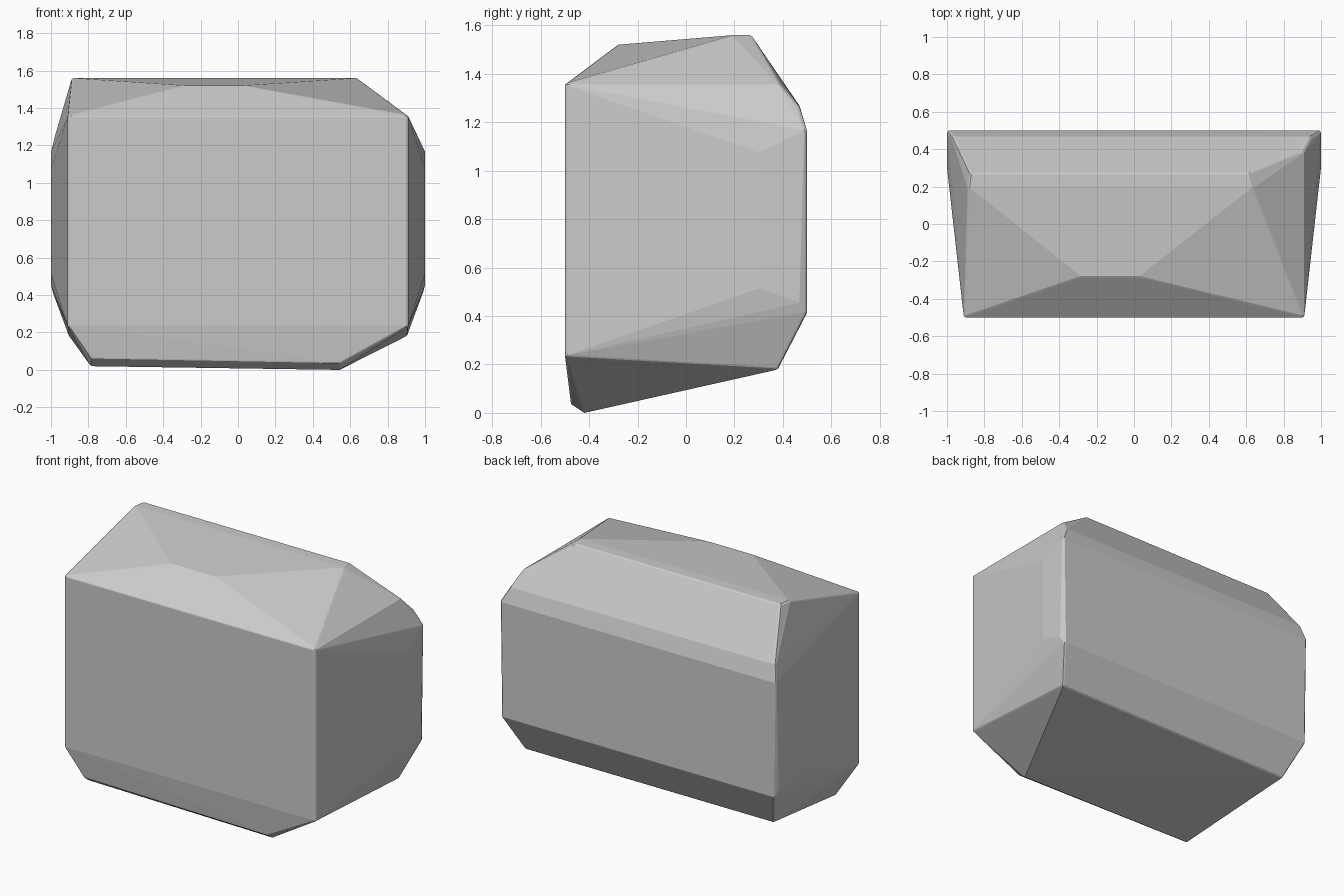
import bpy, bmesh, math
from mathutils import Vector

if "Cube" in bpy.data.objects:
    bpy.data.objects.remove(bpy.data.objects["Cube"])

R = 0.012                      # rounding radius of the worn edges
HALF = Vector((1.0, 0.5, 0.78))
CENTRE = Vector((0, 0, 0.78))

# Corners shared by the left and right flanks (mirrored in x)
flank = [
    (0.91, -0.5, 1.36), (0.91, -0.5, 0.23),    # front face
    (0.905, 0.38, 0.18),                       # rear bottom edge
    (1.0, 0.5, 1.17), (1.0, 0.48, 0.45),       # rear face ends
    (0.99, 0.5, 0.41),
    (1.0, 0.31, 1.08), (1.0, 0.31, 0.51),      # widest flat on the flank
]
# Corners that differ from side to side
crown = [
    (-0.89, 0.2, 1.56), (-0.88, 0.27, 1.56),
    (0.64, 0.2, 1.56), (0.62, 0.27, 1.56),     # top ridge
    (-0.29, -0.285, 1.52), (0.03, -0.285, 1.52),   # front crest
    (0.91, 0.39, 1.36),                        # chipped right shoulder
    (-0.975, 0.47, 1.27), (0.95, 0.47, 1.265), # rear slope edge
]
base = [
    (0.55, -0.43, 0.0), (-0.79, -0.43, 0.02),
    (0.55, -0.475, 0.03), (-0.79, -0.475, 0.055),
]
points = flank + [(-x, y, z) for x, y, z in flank] + crown + base

# Convex stone: hull of small spheres placed at every inset corner
bm = bmesh.new()
ball = bmesh.new()
bmesh.ops.create_icosphere(ball, subdivisions=1, radius=R)
axes = [Vector(a) * R for a in
        ((1, 0, 0), (-1, 0, 0), (0, 1, 0), (0, -1, 0), (0, 0, 1), (0, 0, -1))]
offsets = [v.co.copy() for v in ball.verts] + axes
ball.free()
for p in points:
    d = Vector(p) - CENTRE
    inset = CENTRE + Vector([c * (h - R) / h for c, h in zip(d, HALF)])
    for o in offsets:
        bm.verts.new(inset + o)
hull = bmesh.ops.convex_hull(bm, input=bm.verts[:])
bmesh.ops.delete(bm, geom=[v for v in bm.verts if not v.link_faces], context='VERTS')
bmesh.ops.dissolve_limit(bm, angle_limit=math.radians(0.5),
                         verts=bm.verts[:], edges=bm.edges[:])
bmesh.ops.recalc_face_normals(bm, faces=bm.faces[:])

mesh = bpy.data.meshes.new("stone_block")
bm.to_mesh(mesh)
bm.free()
stone = bpy.data.objects.new("stone_block", mesh)
bpy.context.collection.objects.link(stone)
